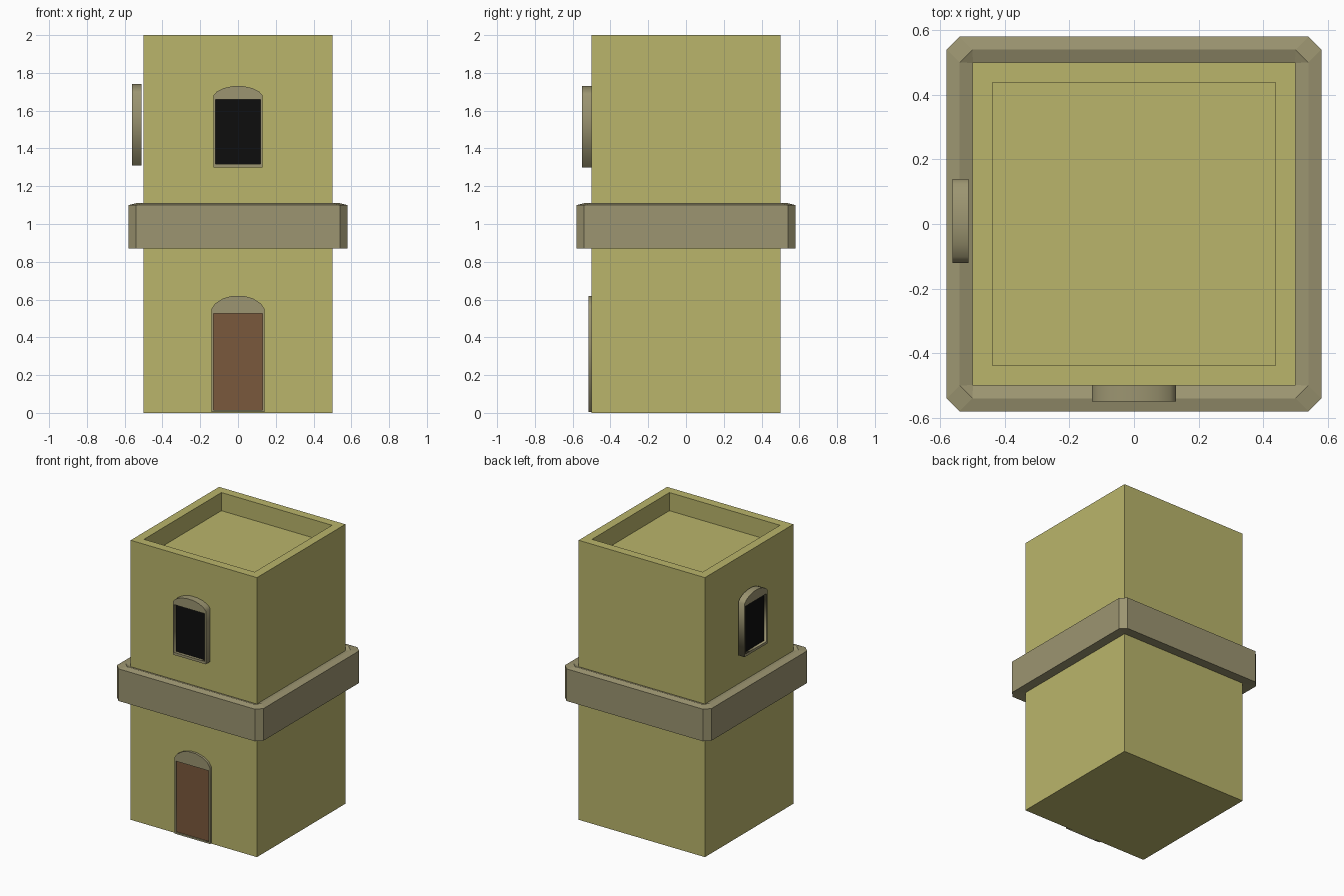
import bpy, bmesh
from math import pi
from mathutils import Matrix

if "Cube" in bpy.data.objects:
    bpy.data.objects.remove(bpy.data.objects["Cube"])


def material(name, rgb):
    lin = [((c / 255 + 0.055) / 1.055) ** 2.4 for c in rgb]
    m = bpy.data.materials.new(name)
    m.diffuse_color = (*lin, 1)
    m.use_nodes = True
    m.node_tree.nodes["Principled BSDF"].inputs["Base Color"].default_value = m.diffuse_color
    return m


PLASTER = material("plaster", (186, 181, 107))
STONE = material("stone", (156, 149, 113))
WOOD = material("wood", (122, 88, 60))
DARK = material("dark_opening", (13, 13, 13))


def add_mesh(name, bm, mat, matrix=Matrix()):
    bmesh.ops.recalc_face_normals(bm, faces=bm.faces)
    me = bpy.data.meshes.new(name)
    bm.to_mesh(me)
    bm.free()
    me.materials.append(mat)
    ob = bpy.data.objects.new(name, me)
    ob.matrix_world = matrix
    bpy.context.collection.objects.link(ob)
    return ob


def box(name, lo, hi, mat, matrix=Matrix()):
    bm = bmesh.new()
    bmesh.ops.create_cube(bm, size=1)
    for v in bm.verts:
        v.co = [a + (b - a) * (c + 0.5) for a, b, c in zip(lo, hi, v.co)]
    return add_mesh(name, bm, mat, matrix)


# Tower body with a sunken roof
body = box("tower_body", (-0.5, -0.5, 0), (0.5, 0.5, 2), PLASTER)
bm = bmesh.new()
bm.from_mesh(body.data)
top = max(bm.faces, key=lambda f: f.calc_center_median().z)
bmesh.ops.inset_region(bm, faces=[top], thickness=0.088)
bmesh.ops.translate(bm, verts=top.verts, vec=(0, 0, 0))
walls = bmesh.ops.extrude_face_region(bm, geom=[top])
bmesh.ops.translate(bm, vec=(0, 0, -0.13),
                    verts=[g for g in walls["geom"] if isinstance(g, bmesh.types.BMVert)])
if top.is_valid:
    bmesh.ops.delete(bm, geom=[top], context="FACES")
bm.to_mesh(body.data)
bm.free()

# Stone band: closed profile swept round a square with clipped corners
bm = bmesh.new()
rings = []
for r, c, z in [(0.58, 0.04, 0.87), (0.58, 0.04, 1.10), (0.54, 0.04, 1.11),
                (0.499, 0.0005, 1.095), (0.499, 0.0005, 0.88)]:
    k = r - c
    pts = [(r, -k), (r, k), (k, r), (-k, r), (-r, k), (-r, -k), (-k, -r), (k, -r)]
    rings.append([bm.verts.new((x, y, z)) for x, y in pts])
for a, b in zip(rings, rings[1:] + rings[:1]):
    for i in range(8):
        j = (i + 1) % 8
        bm.faces.new((a[i], a[j], b[j], b[i]))
add_mesh("stone_band", bm, STONE)


def arched_opening(name, half, z0, spring, crown, hole, depth, recess, fill, place):
    """Arched frame around a rectangular hole (half width, z low, z high)."""
    arc = [(1, 0), (0.86, 0.42), (0.56, 0.8), (0.2, 1)]
    right = [(half * x, spring + (crown - spring) * t) for x, t in arc]
    outline = [(-half, z0), (half, z0)] + right + [(-x, z) for x, z in reversed(right)]
    h, lo, hi = hole
    cu = bpy.data.curves.new(name + "_frame", "CURVE")
    cu.dimensions = "2D"
    cu.fill_mode = "BOTH"
    cu.extrude = depth / 2
    for pts in (outline, [(-h, lo), (-h, hi), (h, hi), (h, lo)]):
        s = cu.splines.new("POLY")
        s.points.add(len(pts) - 1)
        for p, (x, z) in zip(s.points, pts):
            p.co = (x, z, 0, 1)
        s.use_cyclic_u = True
    cu.materials.append(STONE)
    frame = bpy.data.objects.new(name + "_frame", cu)
    bpy.context.collection.objects.link(frame)
    frame.matrix_world = place @ Matrix.Translation((0, -depth / 2, 0)) @ Matrix.Rotation(pi / 2, 4, "X")
    bpy.ops.object.select_all(action="DESELECT")
    frame.select_set(True)
    bpy.context.view_layer.objects.active = frame
    bpy.ops.object.convert(target="MESH")
    box(name + "_panel", (-h, recess - depth, lo), (h, 0, hi), fill, place)


# Door and the two windows, front and left
FRONT = Matrix.Translation((0, -0.5, 0))
LEFT = Matrix.Translation((-0.512, 0.01, 0.01)) @ Matrix.Rotation(-pi / 2, 4, "Z")
arched_opening("door", 0.14, 0.004, 0.55, 0.62, (0.13, 0.016, 0.525), 0.017, 0.008, WOOD, FRONT)
for label, place in (("front_window", FRONT), ("left_window", LEFT)):
    arched_opening(label, 0.13, 1.30, 1.68, 1.73, (0.12, 1.318, 1.66), 0.05, 0.02, DARK, place)
